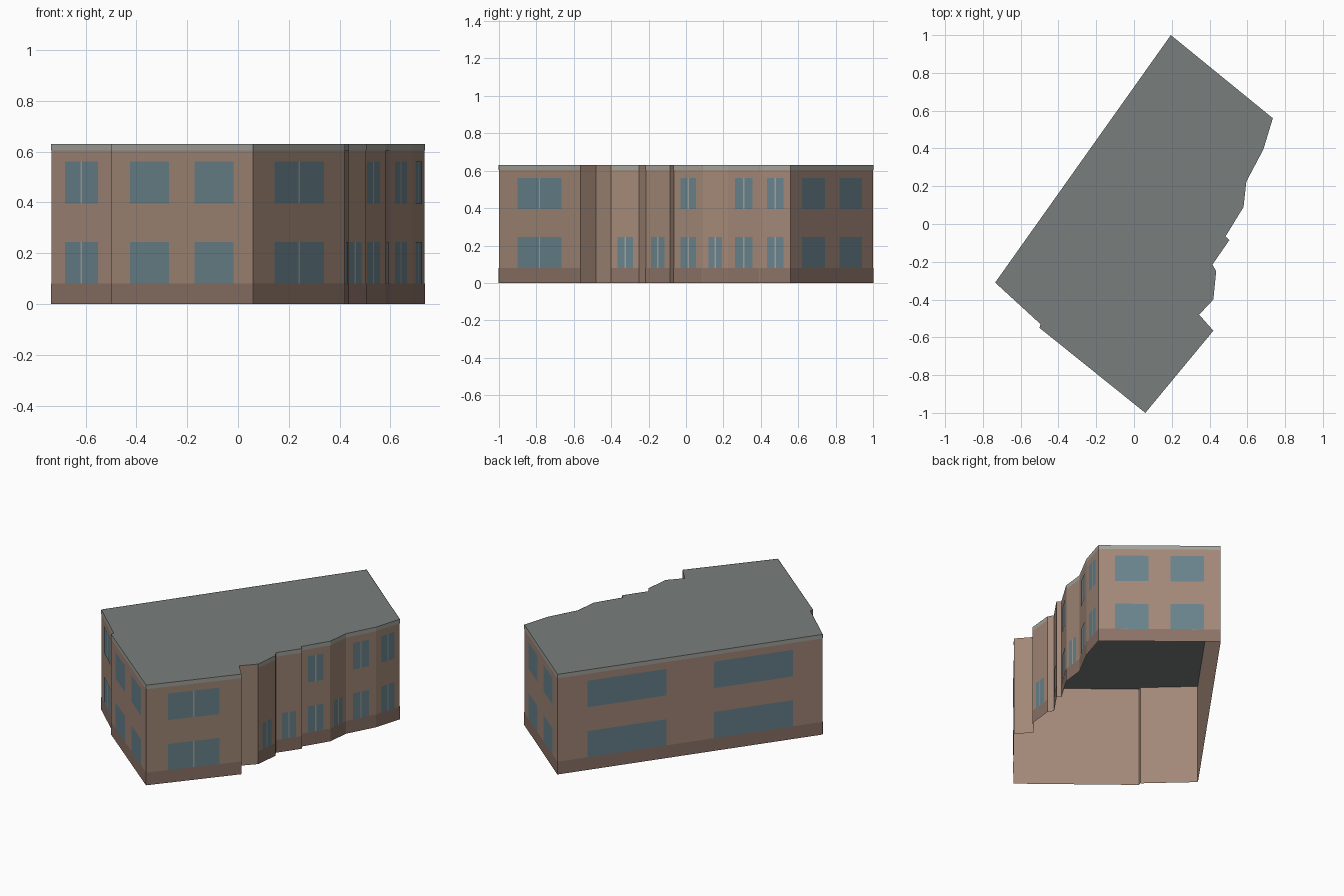
import bpy
import bmesh
from mathutils import Vector

if "Cube" in bpy.data.objects:
    bpy.data.objects.remove(bpy.data.objects["Cube"])

HEIGHT = 0.63
# Footprint, counter-clockwise: corner x, y, then windows on the wall that starts there
# (bays, storeys): 1 bay = mullioned pair, 2 bays = two separate wide windows
PLAN = [
    (0.06, -1.0, 1, 2), (0.42, -0.565, 0, 0), (0.345, -0.48, 0, 0),
    (0.42, -0.40, 1, 1), (0.435, -0.25, 0, 0), (0.415, -0.215, 1, 1),
    (0.505, -0.085, 0, 0), (0.485, -0.065, 1, 2), (0.58, 0.09, 1, 1),
    (0.595, 0.225, 1, 2), (0.685, 0.395, 1, 2), (0.735, 0.56, 2, 2),
    (0.195, 1.0, 2, 2), (-0.735, -0.31, 1, 2), (-0.495, -0.53, 0, 0),
    (-0.50, -0.55, 2, 2),
]
STOREYS = [(0.08, 0.245), (0.395, 0.562)]


def material(name, rgb):
    m = bpy.data.materials.new(name)
    m.diffuse_color = (*rgb, 1)
    m.use_nodes = True
    m.node_tree.nodes["Principled BSDF"].inputs["Base Color"].default_value = m.diffuse_color
    return m


def make(name, polys, mat):
    bm = bmesh.new()
    for poly in polys:
        bm.faces.new([bm.verts.new(p) for p in poly])
    bmesh.ops.remove_doubles(bm, verts=bm.verts, dist=1e-5)
    me = bpy.data.meshes.new(name)
    bm.to_mesh(me)
    bm.free()
    me.materials.append(mat)
    ob = bpy.data.objects.new(name, me)
    bpy.context.collection.objects.link(ob)


def panel(a, b, t0, t1, z0, z1, out=0.0):
    """Upright rectangle along the wall a-b, pushed outward by out."""
    d = b - a
    n = Vector((d.y, -d.x)).normalized() * out
    p, q = a + d * t0 + n, a + d * t1 + n
    return [(p.x, p.y, z0), (q.x, q.y, z0), (q.x, q.y, z1), (p.x, p.y, z1)]


brick = material("brick", (0.36, 0.245, 0.185))
plinth_mat = material("plinth", (0.26, 0.17, 0.135))
trim = material("trim", (0.36, 0.36, 0.33))
glass = material("glass", (0.14, 0.225, 0.26))
roof_mat = material("roof", (0.19, 0.21, 0.20))

walls, plinth, fascia, windows, mullions = [], [], [], [], []
for i, (x, y, bays, storeys) in enumerate(PLAN):
    a = Vector((x, y))
    b = Vector(PLAN[(i + 1) % len(PLAN)][:2])
    length = (b - a).length
    walls.append(panel(a, b, 0, 1, 0, HEIGHT))
    if not bays:
        continue
    # Painted bands on the windowed walls
    plinth.append(panel(a, b, 0, 1, 0, 0.08, 0.0015))
    fascia.append(panel(a, b, 0, 1, 0.605, HEIGHT, 0.0015))
    for z0, z1 in STOREYS[:storeys]:
        if bays == 2:
            edge = 0.113 if length > 1 else 0.135
            windows.append(panel(a, b, edge, 0.41, z0, z1, 0.002))
            windows.append(panel(a, b, 0.59, 1 - edge, z0, z1, 0.002))
        else:
            g = 0.004 / length
            windows.append(panel(a, b, 0.23, 0.5 - g, z0, z1, 0.002))
            windows.append(panel(a, b, 0.5 + g, 0.77, z0, z1, 0.002))
            mullions.append(panel(a, b, 0.5 - g, 0.5 + g, z0, z1, 0.002))

# Open-bottomed shell with flat roof
make("walls", walls, brick)
make("roof", [[(p[0], p[1], HEIGHT) for p in PLAN]], roof_mat)
make("plinth", plinth, plinth_mat)
make("fascia", fascia, trim)
make("windows", windows, glass)
make("mullions", mullions, trim)
